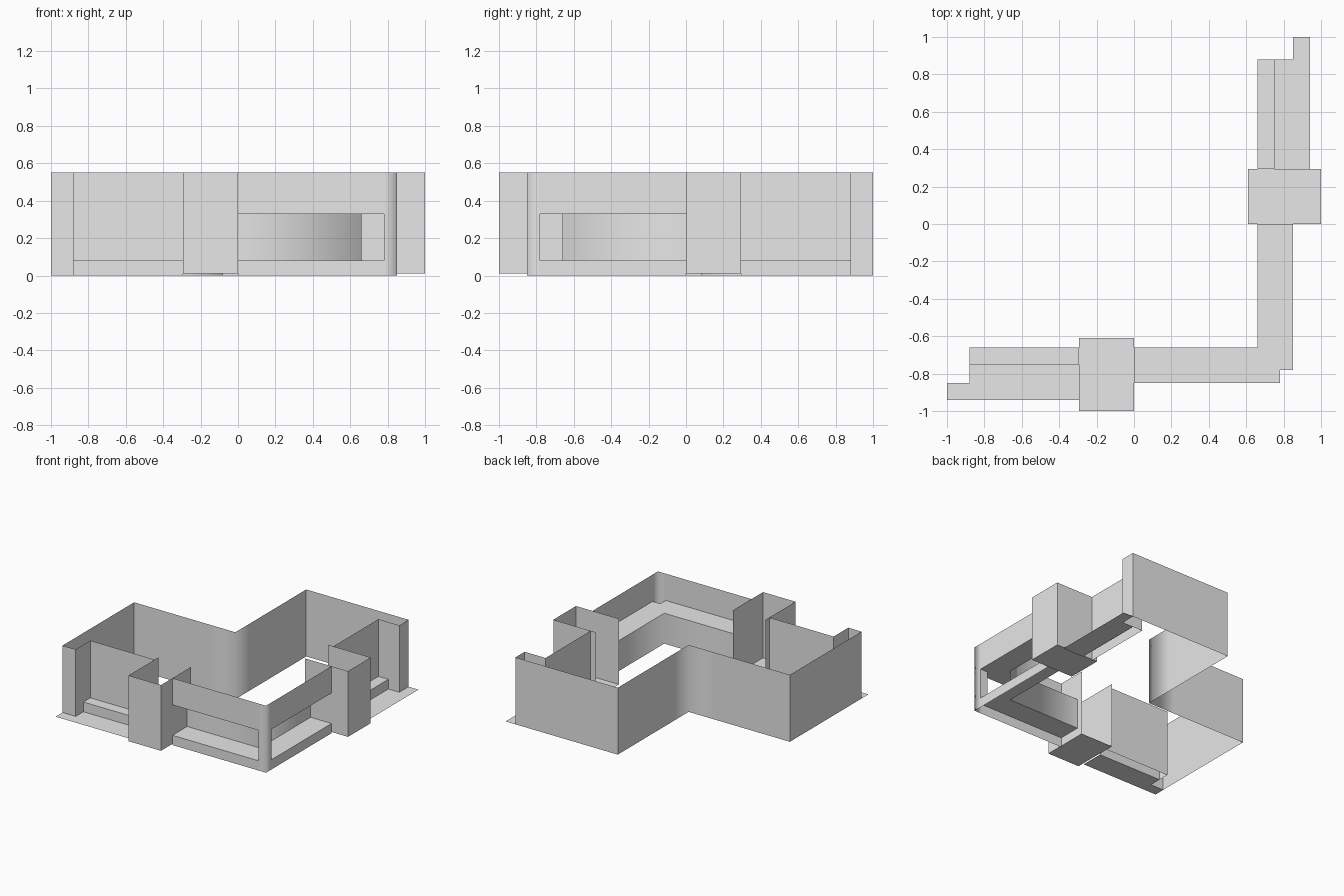
import bpy

cube = bpy.data.objects.get("Cube")
if cube:
    bpy.data.objects.remove(cube)

grey = bpy.data.materials.new("plain_grey")
grey.use_nodes = True
grey.diffuse_color = (0.8, 0.8, 0.8, 1)
grey.node_tree.nodes["Principled BSDF"].inputs["Base Color"].default_value = (0.8, 0.8, 0.8, 1)

TOP = 0.55             # roofless wall height
SILL, HEAD = 0.08, 0.33  # shop window opening
FRONT, BACK = -0.85, -0.66  # facade line and recess line
POST = 0.78            # start of the corner post
YARD = 0.08            # rear courtyard walls
TOWER_L, TOWER_R = -0.295, 0.0


def make(name, verts, faces, smooth=False):
    mesh = bpy.data.meshes.new(name)
    mesh.from_pydata(verts, [], faces)
    mesh.materials.append(grey)
    for poly in mesh.polygons:
        poly.use_smooth = smooth
    obj = bpy.data.objects.new(name, mesh)
    bpy.context.collection.objects.link(obj)


def wall(name, path, low, high, smooth=False):
    """Vertical sheet along a path, facing right of travel."""
    n = len(path)
    verts = [(x, y, z) for z in (low, high) for x, y in path]
    faces = [(i, i + 1, n + i + 1, n + i) for i in range(n - 1)]
    make(name, verts, faces, smooth)


def plate(name, outline, z, down=False):
    """Flat sheet from a counterclockwise outline."""
    pts = outline[::-1] if down else outline
    make(name, [(x, y, z) for x, y in pts], [tuple(range(len(pts)))])


def flip(path):
    """Reflect across the corner diagonal, keeping the facing."""
    return [(-y, -x) for x, y in reversed(path)]


def both(builder, name, path, *args):
    builder("front_" + name, path, *args)
    builder("side_" + name, flip(path), *args)


def rect(x0, y0, x1, y1):
    return [(x0, y0), (x1, y0), (x1, y1), (x0, y1)]


# Rear courtyard wall, softened at its inner corner
half = [(-YARD, 1), (-YARD, 0.32)]
wall("courtyard_wall", half + [(-YARD, YARD)] + flip(half), 0, TOP, True)

# End wall, end pier and recessed entrance wall of each wing
both(wall, "end_wall", [(-1, YARD), (-1, FRONT), (-0.88, FRONT),
                        (-0.88, BACK), (TOWER_L, BACK)], 0, TOP)

# Pavement and entrance step
both(plate, "pavement", [(-1, -0.94), (TOWER_L, -0.94), (TOWER_L, -0.75),
                         (-0.88, -0.75), (-0.88, FRONT), (-1, FRONT)], 0)
both(wall, "step_riser", [(-0.88, -0.75), (TOWER_L, -0.75)], 0, SILL)
both(plate, "step_tread", rect(-0.88, -0.75, TOWER_L, BACK), SILL)

# Towers, open at the top and towards the inside
both(wall, "tower_wall", [(TOWER_L, -0.61), (TOWER_L, -1),
                          (TOWER_R, -1), (TOWER_R, -0.61)], 0.01, TOP)
both(plate, "tower_floor", rect(TOWER_L, -1, TOWER_R, -0.61), 0.01, True)

# Corner facade: base, post and upper band
corner = [(POST, FRONT), (-FRONT, FRONT), (-FRONT, -POST)]
facade = [(0, FRONT)] + corner + [(-FRONT, 0)]
wall("facade_base", facade, 0, SILL, True)
wall("corner_post", corner, SILL, HEAD, True)
wall("facade_band", facade, HEAD, TOP, True)
wall("corner_post_inside", [(-FRONT, -POST), (POST, -POST), (POST, FRONT)], SILL, HEAD)

# Recessed window box behind the openings
recess = [(0, BACK), (-BACK, BACK), (-BACK, 0)]
wall("window_back", recess, SILL, HEAD, True)
ledge = [(0, FRONT), (POST, FRONT), (POST, -POST), (-FRONT, -POST),
         (-FRONT, 0)] + recess[::-1]
plate("window_sill", ledge, SILL)
plate("window_ceiling", ledge, HEAD, True)
